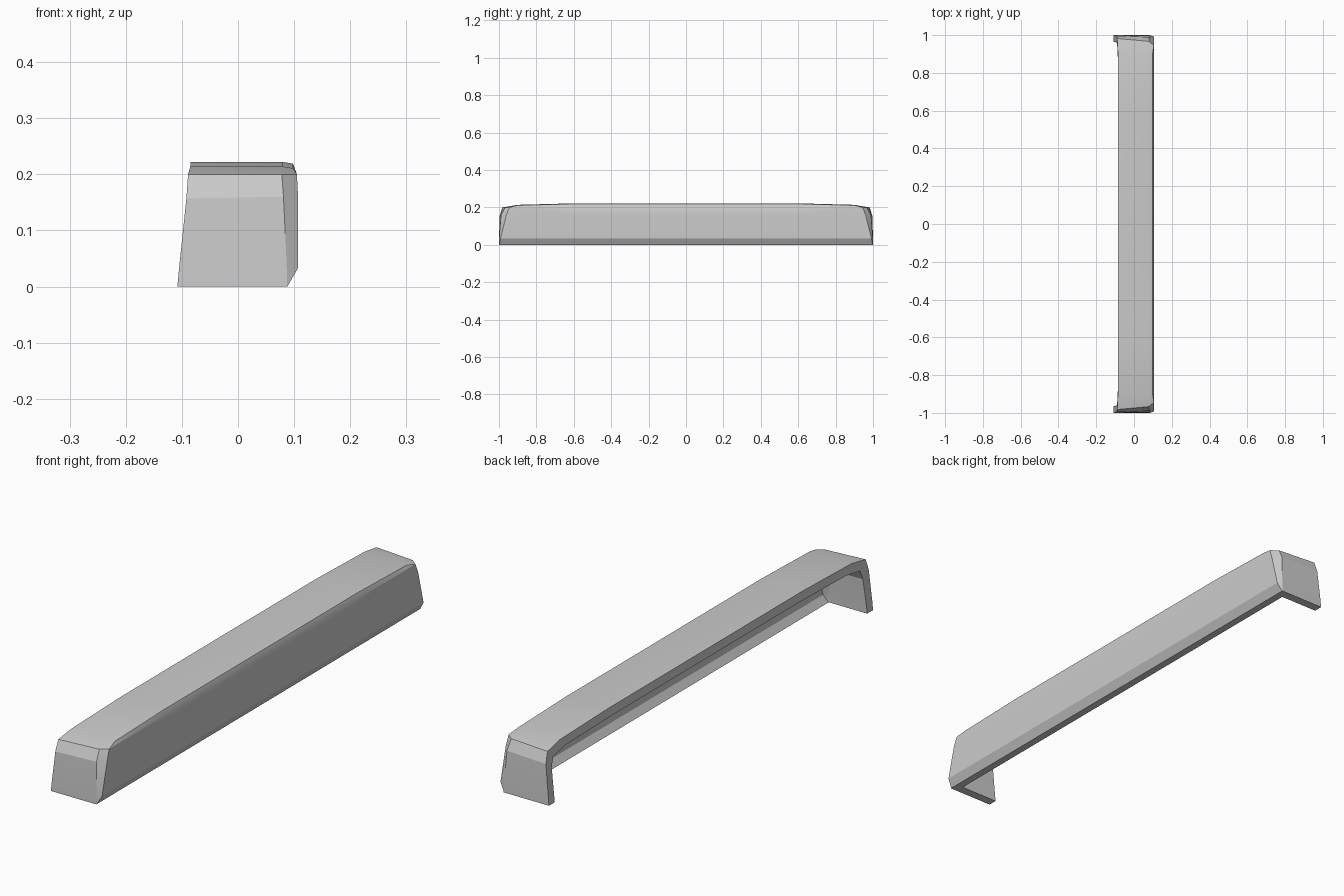
import bpy
import bmesh

cube = bpy.data.objects.get("Cube")
if cube:
    bpy.data.objects.remove(cube, do_unlink=True)

# One flat grey for the whole part
grey = bpy.data.materials.new("plain_grey")
grey.use_nodes = True
colour = (0.6, 0.6, 0.6, 1)
grey.diffuse_color = colour
grey.node_tree.nodes["Principled BSDF"].inputs["Base Color"].default_value = colour

WALL = 0.036


def add_grid(bm, rows):
    """Skin a grid of points with quads; repeated corners become triangles."""
    verts = [[bm.verts.new(p) for p in row] for row in rows]
    for a, b in zip(verts, verts[1:]):
        for i in range(len(a) - 1):
            bm.faces.new((a[i], a[i + 1], b[i + 1], b[i]))


def section(y, top):
    """Cross-section from the bottom lip, up the long wall and over the roof."""
    return [(0.088, y, 0), (0.107, y, 0.033), (0.107, y, 0.16), (0.105, y, 0.2),
            (0.098, y, top - 0.003), (0.08, y, top), (-0.085, y, top)]


# End return: each level runs from long wall, across the corner, to the free edge
levels = [
    [(0.088, 0.998, 0), (0.0875, 1, 0), (-0.108, 1, 0)],
    [(0.107, 0.992, 0.033), (0.087, 0.999, 0.033), (-0.105, 1, 0.033)],
    [(0.107, 0.96, 0.16), (0.081, 0.989, 0.16), (-0.092, 0.996, 0.157)],
    [(0.105, 0.945, 0.2), (0.078, 0.967, 0.2), (-0.089, 0.982, 0.2)],
]
end_section = [level[0] for level in levels] + levels[-1]

# Outer skin, both halves
bm = bmesh.new()
for side in (-1, 1):
    def flip(rows):
        return [[(x, y * side, z) for x, y, z in row] for row in rows]
    add_grid(bm, flip([section(0, 0.222), section(0.6, 0.222),
                       section(0.9, 0.214), end_section]))
    add_grid(bm, flip(levels))
bmesh.ops.remove_doubles(bm, verts=bm.verts, dist=0.0003)

# Inner skin and rim
extruded = bmesh.ops.extrude_face_region(bm, geom=bm.faces[:], use_keep_orig=True)
for v in extruded["geom"]:
    if isinstance(v, bmesh.types.BMVert):
        if v.co.x > 0:
            v.co.x -= WALL - 0.006
        v.co.y *= 1 - WALL
        v.co.z *= 1 - WALL / 0.222
bmesh.ops.recalc_face_normals(bm, faces=bm.faces)

mesh = bpy.data.meshes.new("bumper_shell")
bm.to_mesh(mesh)
bm.free()
mesh.materials.append(grey)
bumper = bpy.data.objects.new("bumper_shell", mesh)
bpy.context.collection.objects.link(bumper)

# Soft shading over the gentle bends, crisp outer corners
bpy.context.view_layer.objects.active = bumper
bumper.select_set(True)
bpy.ops.object.shade_smooth_by_angle(angle=0.35)
